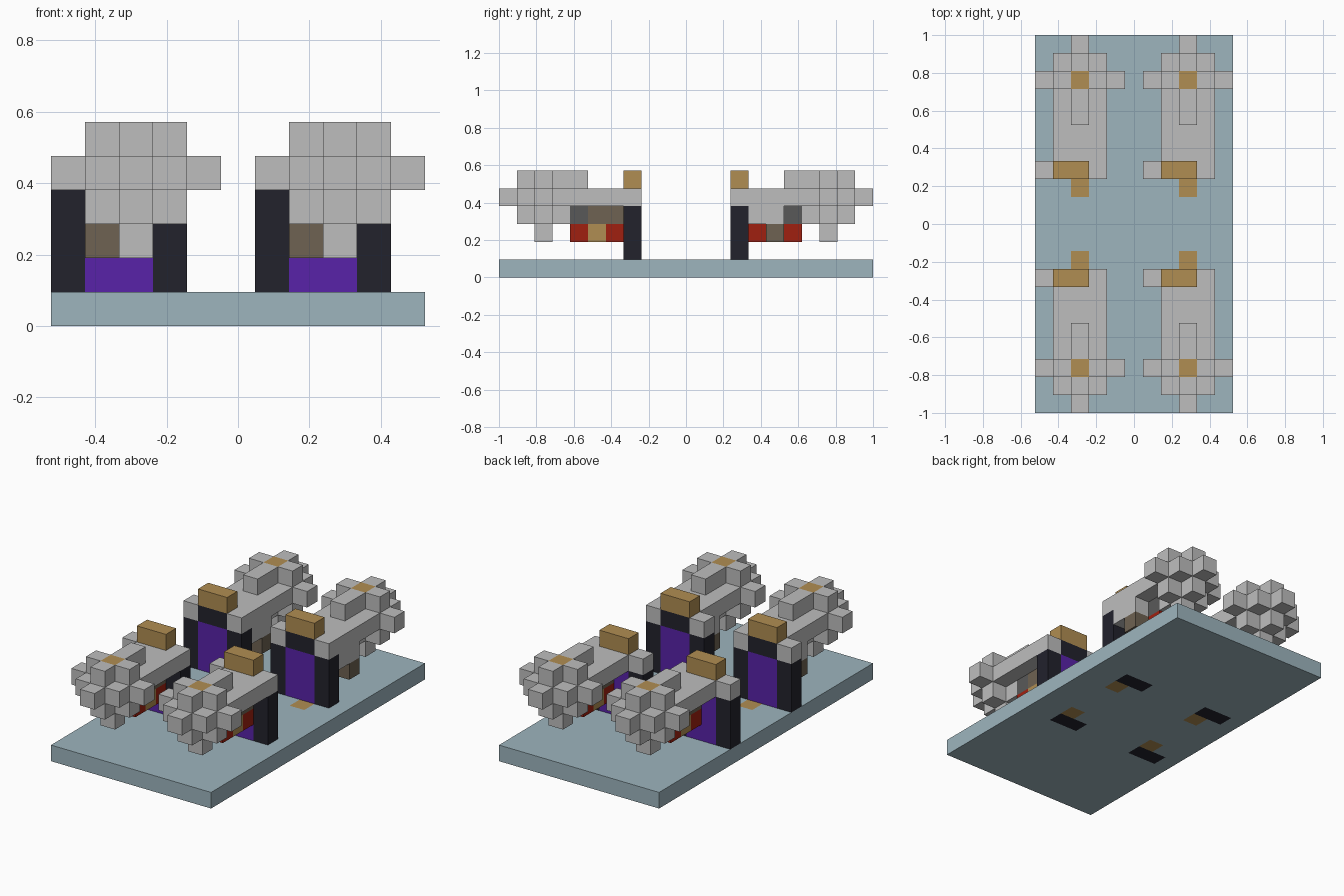
import bpy
import bmesh
from mathutils import Vector

if "Cube" in bpy.data.objects:
    bpy.data.objects.remove(bpy.data.objects["Cube"])

U = 2 / 21  # one block


def linear(c):
    return c / 12.92 if c <= 0.04045 else ((c + 0.055) / 1.055) ** 2.4


def material(name, hexcode):
    rgb = [linear(int(hexcode[i:i + 2], 16) / 255) for i in (0, 2, 4)]
    m = bpy.data.materials.new(name)
    m.use_nodes = True
    m.diffuse_color = (*rgb, 1)
    m.node_tree.nodes["Principled BSDF"].inputs["Base Color"].default_value = (*rgb, 1)
    return m


GREY = material("light grey", "BEBEBE")
DARK_GREY = material("dark grey", "595959")
BLACK = material("blue black", "22222C")
PURPLE = material("purple", "5822A8")
GOLD = material("gold", "B08D52")
RED = material("red", "A02010")
BROWN = material("brown", "6E6252")
BLUE = material("pale blue", "9DB5BE")


def finish(name, bm, mats):
    bmesh.ops.recalc_face_normals(bm, faces=bm.faces)
    mesh = bpy.data.meshes.new(name)
    bm.to_mesh(mesh)
    bm.free()
    for m in mats:
        mesh.materials.append(m)
    bpy.context.collection.objects.link(bpy.data.objects.new(name, mesh))


def block(x0, x1, y0, y1, z0, z1):
    """Set of block cells, both ends included."""
    return {(x, y, z) for x in range(x0, x1 + 1)
            for y in range(y0, y1 + 1) for z in range(z0, z1 + 1)}


def blocks(name, cells, mat, cx, side):
    """Outer skin of a set of cells; y is measured outward from the middle."""
    bm = bmesh.new()
    for cell in cells:
        for axis in range(3):
            for sign in (-1, 1):
                step = [0, 0, 0]
                step[axis] = sign
                if tuple(a + b for a, b in zip(cell, step)) in cells:
                    continue
                corners = []
                for a, b in ((-1, -1), (1, -1), (1, 1), (-1, 1)):
                    p = [0, 0, 0]
                    p[axis] = sign
                    p[(axis + 1) % 3] = a * sign
                    p[(axis + 2) % 3] = b
                    v = Vector(cell) + Vector(p) / 2
                    corners.append(bm.verts.new(((v.x + cx) * U, v.y * side * U,
                                                 (v.z + 0.5) * U)))
                face = bm.faces.new(corners)
                if side < 0:
                    face.normal_flip()
    mesh = bpy.data.meshes.new(name)
    bm.to_mesh(mesh)
    bm.free()
    mesh.materials.append(mat)
    bpy.context.collection.objects.link(bpy.data.objects.new(name, mesh))


# Base slab, with flush gold steps and dark sills
bm = bmesh.new()
bmesh.ops.create_grid(bm, x_segments=11, y_segments=21, size=0.5)
for v in bm.verts:
    v.co = (v.co.x * 11 * U, v.co.y * 21 * U, 0)
ext = bmesh.ops.extrude_face_region(bm, geom=bm.faces[:], use_keep_orig=True)
for v in ext["geom"]:
    if isinstance(v, bmesh.types.BMVert):
        v.co.z = U
bm.normal_update()
for f in bm.faces:
    c = f.calc_center_median() / U
    x, y = round(c.x), abs(round(c.y))
    if abs(f.normal.z) > 0.5:
        if y == 2 and x in (-3, 3):
            f.material_index = 1
        elif y == 3 and x in (-4, -3, 2, 3):
            f.material_index = 2
finish("base", bm, [BLUE, GOLD, BLACK])

# Round head: stepped diamond of blocks around (0, 8, 4)
diamond = {(x, y + 8, z + 4) for x, y, z in block(-2, 2, -2, 2, -2, 1)
           if abs(x) + abs(y) + abs(z) <= 2}
crown = {(0, 8, 5)}
body = block(-1, 1, 4, 7, 4, 4) | block(0, 0, 6, 7, 5, 5)
caps = {(-2, 3, 4), (1, 3, 4)}
frame = block(-2, -2, 3, 3, 1, 3) | block(1, 1, 3, 3, 1, 3) | block(-1, 0, 3, 3, 4, 4)

for label, cx in (("left", 3), ("right", -3)):
    for end, side in (("front", -1), ("back", 1)):
        tag = f"{end}_{label}_"
        belly = block(0, 0, 6, 7, 3, 3) - diamond
        arm = block(side, side, 4, 5, 3, 3)
        parts = [
            ("head_and_body", (diamond | body | caps) - crown, GREY),
            ("crown_patch", crown, GOLD),
            ("belly", belly | (block(0, 0, 6, 7, 3, 3) & {(0, 7, 3)}) - diamond, DARK_GREY),
            ("chest", block(0, 0, 4, 5, 3, 3), BROWN),
            ("arm", arm, GREY),
            ("hand", {(side, 5, 2)}, BROWN),
            ("red_pads", {(0, 4, 2), (0, 6, 2)}, RED),
            ("gold_pad", {(0, 5, 2)}, GOLD),
            ("door_frame", frame, BLACK),
            ("door_panel", block(-1, 0, 3, 3, 1, 3), PURPLE),
            ("door_crest", block(-1, 0, 3, 3, 5, 5), GOLD),
        ]
        for name, cells, mat in parts:
            blocks(tag + name, cells, mat, cx, side)
